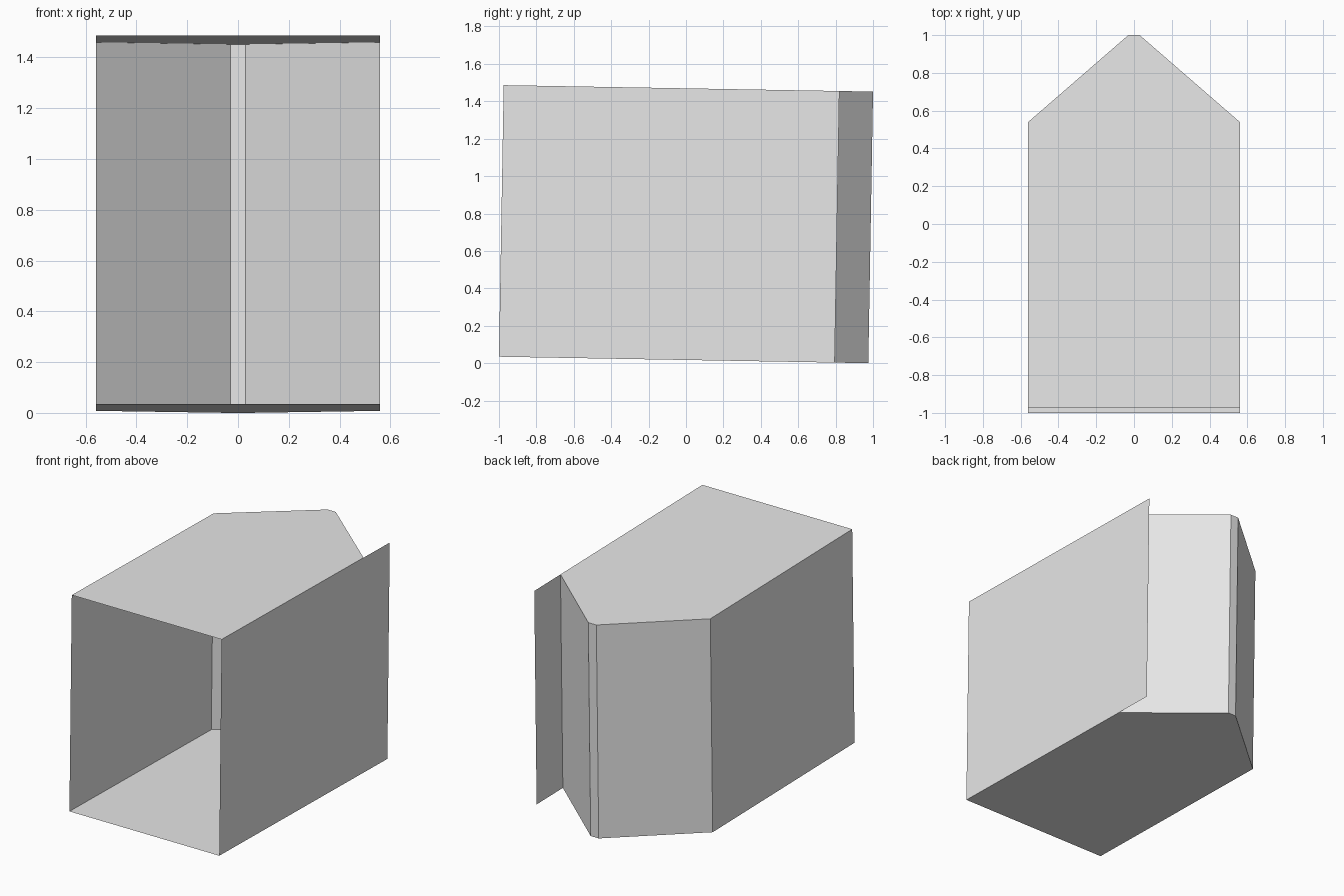
import bpy
import math
from mathutils import Matrix

cube = bpy.data.objects.get("Cube")
if cube:
    bpy.data.objects.remove(cube, do_unlink=True)

# Overall sizes
HALF = 0.56        # half width
HEIGHT = 1.452
LENGTH = 1.975     # front opening to blunt back tip
SHOULDER = 1.515   # where the angled back panels begin
FLAP = 1.795       # long wall runs past the shoulder
TIP = 0.03         # half width of the blunt tip
TILT = math.radians(1)

# The whole shell leans gently toward the back
place = (Matrix.Translation((0, -1, LENGTH * math.sin(TILT)))
         @ Matrix.Rotation(-TILT, 4, 'X'))

grey = bpy.data.materials.new("light grey")
grey.use_nodes = True
grey.diffuse_color = (0.8, 0.8, 0.8, 1)
grey.node_tree.nodes["Principled BSDF"].inputs["Base Color"].default_value = (0.8, 0.8, 0.8, 1)


def sheet(name, corners):
    """One thin flat panel from its corner points."""
    mesh = bpy.data.meshes.new(name)
    mesh.from_pydata(corners, [], [tuple(range(len(corners)))])
    mesh.transform(place)
    mesh.materials.append(grey)
    mesh.update()
    obj = bpy.data.objects.new(name, mesh)
    bpy.context.collection.objects.link(obj)


def wall(name, a, b):
    """Upright panel standing on the plan line from a to b."""
    sheet(name, [(*a, 0), (*b, 0), (*b, HEIGHT), (*a, HEIGHT)])


# Plan outline, counter-clockwise from the front right corner
plan = [(-HALF, 0), (HALF, 0), (HALF, SHOULDER),
        (TIP, LENGTH), (-TIP, LENGTH), (-HALF, SHOULDER)]

# Floor and roof
sheet("floor", [(x, y, 0) for x, y in reversed(plan)])
sheet("roof", [(x, y, HEIGHT) for x, y in plan])

# Side walls: the left one carries on as a free flap
wall("left_wall", plan[1], (HALF, FLAP))
wall("right_wall", plan[5], plan[0])

# Pointed back
wall("back_left_panel", plan[2], plan[3])
wall("back_tip_strip", plan[3], plan[4])
wall("back_right_panel", plan[4], plan[5])
